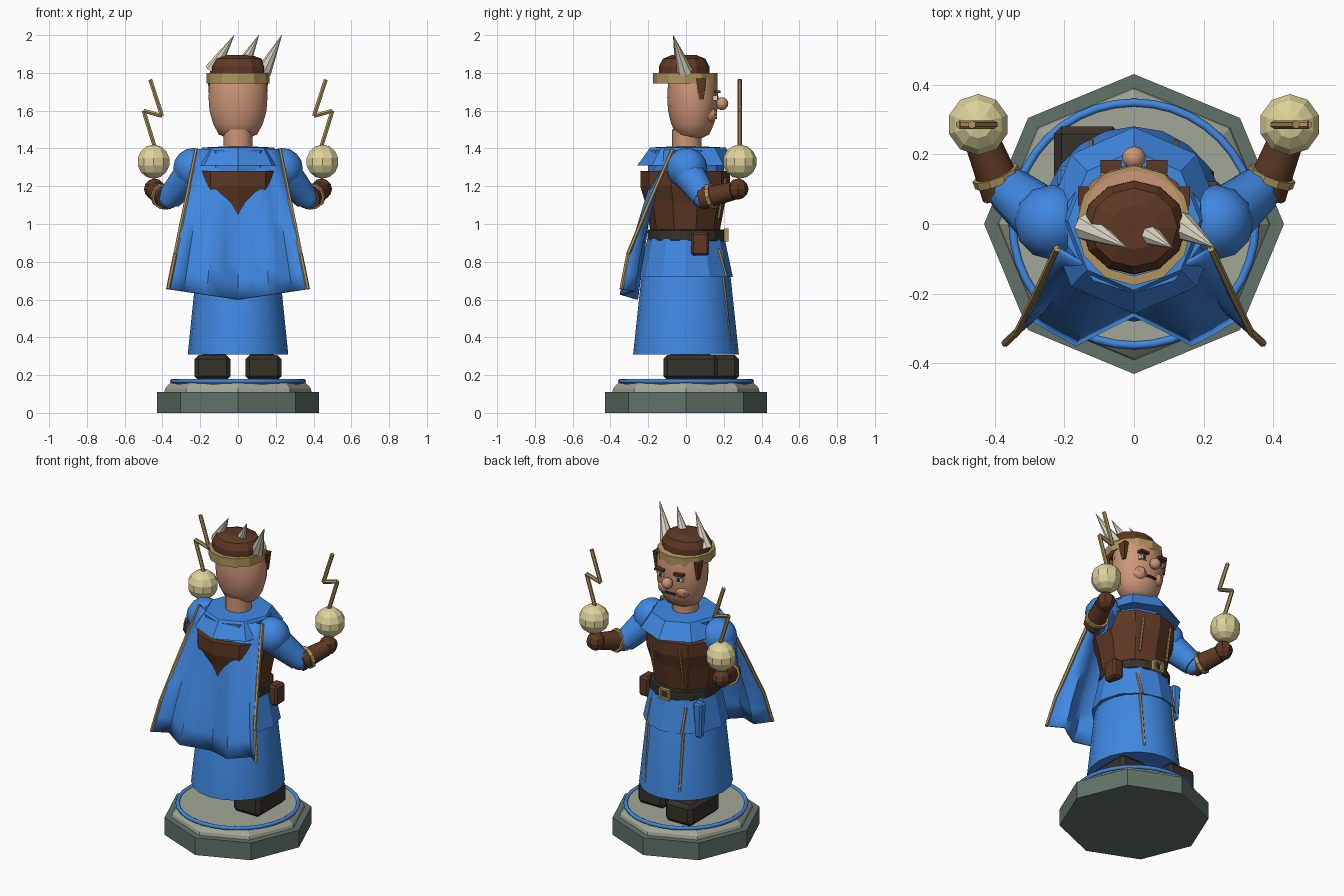
import bpy, bmesh, math
from mathutils import Vector

if "Cube" in bpy.data.objects:
    bpy.data.objects.remove(bpy.data.objects["Cube"])


def srgb(r, g, b):
    return [((c / 255 + 0.055) / 1.055) ** 2.4 for c in (r, g, b)] + [1]


def mat(name, *rgb):
    m = bpy.data.materials.new(name)
    m.diffuse_color = srgb(*rgb)
    m.use_nodes = True
    m.node_tree.nodes["Principled BSDF"].inputs["Base Color"].default_value = m.diffuse_color
    return m


BLUE = mat("robe blue", 64, 136, 226)
SKIN = mat("skin", 206, 150, 120)
BROWN = mat("leather brown", 94, 56, 36)
GOLD = mat("trim gold", 176, 148, 92)
PALE = mat("pale gold", 222, 211, 155)
STONE = mat("dark stone", 98, 114, 104)
SLAB = mat("light stone", 162, 167, 150)
DARK = mat("dark leather", 54, 50, 42)
BONE = mat("bone", 222, 216, 196)


def finish(name, bm, m, smooth=None):
    bmesh.ops.recalc_face_normals(bm, faces=bm.faces)
    me = bpy.data.meshes.new(name)
    bm.to_mesh(me)
    bm.free()
    me.materials.append(m)
    ob = bpy.data.objects.new(name, me)
    bpy.context.collection.objects.link(ob)
    if smooth:
        bpy.ops.object.select_all(action='DESELECT')
        ob.select_set(True)
        bpy.context.view_layer.objects.active = ob
        bpy.ops.object.shade_smooth_by_angle(angle=math.radians(smooth))
    return ob


def lathe(name, profile, n, m, sx=1, sy=1, cy=0, smooth=None, closed=False):
    """Spin (radius, z) pairs about z, one vertex on the -y axis."""
    bm = bmesh.new()
    rings = []
    for r, z in profile:
        ang = [2 * math.pi * i / n - math.pi / 2 for i in range(n)]
        rings.append([bm.verts.new((r * sx * math.cos(a), cy + r * sy * math.sin(a), z)) for a in ang])
    pairs = list(zip(rings, rings[1:])) + ([(rings[-1], rings[0])] if closed else [])
    for a, b in pairs:
        for i in range(n):
            j = (i + 1) % n
            bm.faces.new((a[i], a[j], b[j], b[i]))
    if not closed:
        bm.faces.new(rings[0])
        bm.faces.new(rings[-1])
    return finish(name, bm, m, smooth)


def limb(name, p, q, r1, r2, m, n=8, smooth=None):
    """Tapered cylinder from p to q."""
    p, q = Vector(p), Vector(q)
    bm = bmesh.new()
    bmesh.ops.create_cone(bm, cap_ends=True, segments=n, radius1=r1, radius2=r2, depth=(q - p).length)
    rot = Vector((0, 0, 1)).rotation_difference(q - p).to_matrix().to_4x4()
    bm.transform(rot)
    bmesh.ops.translate(bm, vec=(p + q) / 2, verts=bm.verts)
    return finish(name, bm, m, smooth)


def ball(name, c, r, m, u=10, v=8, scale=(1, 1, 1), smooth=None):
    bm = bmesh.new()
    bmesh.ops.create_uvsphere(bm, u_segments=u, v_segments=v, radius=r)
    bmesh.ops.scale(bm, vec=scale, verts=bm.verts)
    bmesh.ops.translate(bm, vec=c, verts=bm.verts)
    return finish(name, bm, m, smooth)


def box(name, c, size, m, bevel=0, taper=1):
    bm = bmesh.new()
    bmesh.ops.create_cube(bm, size=1)
    for v in bm.verts:
        k = taper if v.co.z < 0 else 1
        v.co = Vector((v.co.x * size[0] * k, v.co.y * size[1] * k, v.co.z * size[2])) + Vector(c)
    if bevel:
        bmesh.ops.bevel(bm, geom=bm.edges[:], offset=bevel, segments=1, affect='EDGES')
    return finish(name, bm, m)


# Stand
lathe("plinth", [(0.43, 0), (0.43, 0.11)], 8, STONE)
lathe("upper_step", [(0.39, 0.11), (0.385, 0.13), (0.36, 0.158)], 8, SLAB)
lathe("stand_disc", [(0.34, 0.15), (0.34, 0.17)], 32, SLAB)
lathe("stand_ring", [(0.348 + 0.012 * math.cos(a), 0.168 + 0.012 * math.sin(a))
                     for a in [k * math.pi / 4 for k in range(8)]], 40, BLUE, smooth=60, closed=True)

# Boots, left one stepping forward
for s, y0, y1 in ((1, -0.12, 0.17), (-1, -0.02, 0.28)):
    box("boot", (s * 0.135, (y0 + y1) / 2, 0.24), (0.19, y1 - y0, 0.135), DARK, 0.022)
    limb("shin", (s * 0.13, (y0 + y1) / 2 - 0.05, 0.27), (s * 0.12, 0, 0.45), 0.06, 0.08, BROWN)

# Robe and torso
lathe("robe_skirt", [(0.28, 0.31), (0.235, 0.73), (0.22, 0.78)], 20, BLUE, sx=0.95, smooth=40)
lathe("robe_peplum", [(0.248, 0.72), (0.205, 0.92)], 12, BLUE)
lathe("bodice", [(0.185, 0.93), (0.222, 1.12), (0.247, 1.2), (0.247, 1.28)], 10, BROWN, sy=0.96, cy=-0.005)
lathe("belt", [(0.2, 0.91), (0.206, 0.915), (0.206, 0.965), (0.2, 0.97)], 16, DARK, cy=0.003)
lathe("chest", [(0.2, 1.25), (0.2, 1.39)], 10, BLUE)
lathe("collar", [(0.268, 1.31), (0.2, 1.405), (0.09, 1.41)], 8, BLUE, sx=0.95, cy=0.01)

# Belt fittings
for name, dx, dz, w, h in (("buckle_top", 0, 0.028, 0.07, 0.012), ("buckle_base", 0, -0.028, 0.07, 0.012),
                           ("buckle_side", 0.03, 0, 0.012, 0.06), ("buckle_side", -0.03, 0, 0.012, 0.06)):
    box(name, (dx, 0.213, 0.942 + dz), (w, 0.022, h), GOLD)
box("belt_pouch", (0.215, 0.075, 0.895), (0.07, 0.095, 0.125), BROWN, 0.012)
box("hanging_sash", (-0.19, 0.135, 0.8), (0.06, 0.06, 0.22), BLUE, 0.01, 0.7)

# Vertical trim on skirt and bodice
for s in (1, -1):
    limb("skirt_trim", (s * 0.12, 0.235, 0.36), (s * 0.12, 0.197, 0.72), 0.009, 0.009, GOLD, 6)
    limb("peplum_trim", (s * 0.12, 0.215, 0.72), (s * 0.12, 0.172, 0.87), 0.009, 0.009, GOLD, 6)
    limb("bodice_trim", (s * 0.1, 0.172, 1.03), (s * 0.1, 0.208, 1.24), 0.007, 0.007, GOLD, 6)

# Cape: gathered top row falling to a wavy hem
US = [0, 0.22, 0.45, 0.62, 0.78, 1]
TOP = [-0.15, -0.145, -0.13, -0.115, -0.1, -0.07]
HEM = [-0.26, -0.3, -0.345, -0.31, -0.275, -0.342]


def cape_point(u, k, t):
    a = abs(u)
    bend = min(1.2 * t, 0.85 + (t - 0.71) * 0.52)
    f = t + (bend - t) * a
    return Vector((u * (0.22 + 0.15 * t), TOP[k] + (HEM[k] - TOP[k]) * f, 1.395 - t * (0.74 + 0.055 * (1 - a))))


columns = [(-US[k], k) for k in range(5, 0, -1)] + [(US[k], k) for k in range(6)]
steps = [i / 8 for i in range(9)]
bm = bmesh.new()
grid = [[bm.verts.new(cape_point(u, k, t)) for u, k in columns] for t in steps]
for a, b in zip(grid, grid[1:]):
    for i in range(len(columns) - 1):
        bm.faces.new((a[i], a[i + 1], b[i + 1], b[i]))
cape = finish("cape", bm, BLUE, 50)
sol = cape.modifiers.new("thickness", 'SOLIDIFY')
sol.thickness, sol.offset = 0.012, 0
for s in (1, -1):
    pts = [cape_point(s, 5, t) for t in (0, 0.375, 0.75, 1)]
    for p, q in zip(pts, pts[1:]):
        limb("cape_edge_trim", p, q, 0.011, 0.011, GOLD, 6)

# Arms, orbs and lightning bolts
for s in (1, -1):
    ball("shoulder", (s * 0.235, 0.005, 1.295), 0.108, BLUE, 12, 8, smooth=40)
    limb("upper_arm", (s * 0.25, 0.01, 1.27), (s * 0.36, 0.10, 1.14), 0.09, 0.068, BLUE, 10, 40)
    ball("elbow", (s * 0.365, 0.095, 1.14), 0.06, BLUE, 10, 6, smooth=40)
    limb("gauntlet", (s * 0.375, 0.085, 1.135), (s * 0.44, 0.25, 1.175), 0.062, 0.05, BROWN, 10, 40)
    limb("gauntlet_band", (s * 0.39, 0.125, 1.145), (s * 0.398, 0.145, 1.15), 0.07, 0.07, GOLD, 10)
    ball("fist", (s * 0.442, 0.275, 1.185), 0.056, BROWN, 8, 6)
    ball("orb", (s * 0.447, 0.285, 1.33), 0.09, PALE, 10, 7)
    bolt = [(0.465, 1.765), (0.402, 1.572), (0.5, 1.6), (0.438, 1.40)]
    for (x1, z1), (x2, z2) in zip(bolt, bolt[1:]):
        limb("lightning_bolt", (s * x1, 0.285, z1), (s * x2, 0.285, z2), 0.012, 0.012, GOLD, 6)

# Head
limb("neck", (0, 0.005, 1.38), (0, 0.005, 1.5), 0.078, 0.078, SKIN, 12, 40)
lathe("head", [(0.06, 1.455), (0.105, 1.475), (0.135, 1.53), (0.155, 1.6), (0.16, 1.67), (0.155, 1.75),
               (0.14, 1.8)], 14, SKIN, sy=0.84, cy=0.035, smooth=40)
ball("nose", (0, 0.19, 1.637), 0.034, SKIN, 10, 8, smooth=40)
box("mouth", (0, 0.155, 1.562), (0.065, 0.02, 0.01), DARK)
for s in (1, -1):
    ball("cheek", (s * 0.06, 0.12, 1.58), 0.045, SKIN, 8, 6, smooth=40)
    box("eye", (s * 0.065, 0.152, 1.667), (0.045, 0.03, 0.024), BONE)
    box("pupil", (s * 0.062, 0.166, 1.667), (0.016, 0.012, 0.02), DARK)
    box("eyebrow", (s * 0.066, 0.165, 1.7), (0.06, 0.036, 0.014), BROWN)
    box("sideburn", (s * 0.145, 0.08, 1.715), (0.03, 0.055, 0.11), BROWN, 0, 0.5)

# Hair, circlet and horn spikes
lathe("hair", [(0.15, 1.78), (0.148, 1.835), (0.125, 1.875), (0.07, 1.895)], 12, BROWN, sy=0.9, cy=-0.01)
lathe("circlet", [(0.145, 1.745), (0.172, 1.745), (0.172, 1.8), (0.145, 1.8)], 12, GOLD,
      sx=0.97, cy=-0.004, closed=True)
for base, tip, r in (((-0.135, -0.008, 1.815), (-0.02, -0.068, 2), 0.042),
                     ((0.035, -0.025, 1.855), (0.11, -0.068, 2), 0.036),
                     ((0.135, -0.005, 1.805), (0.232, -0.068, 2), 0.042)):
    limb("crown_spike", base, tip, r, 0.001, BONE, 8)
